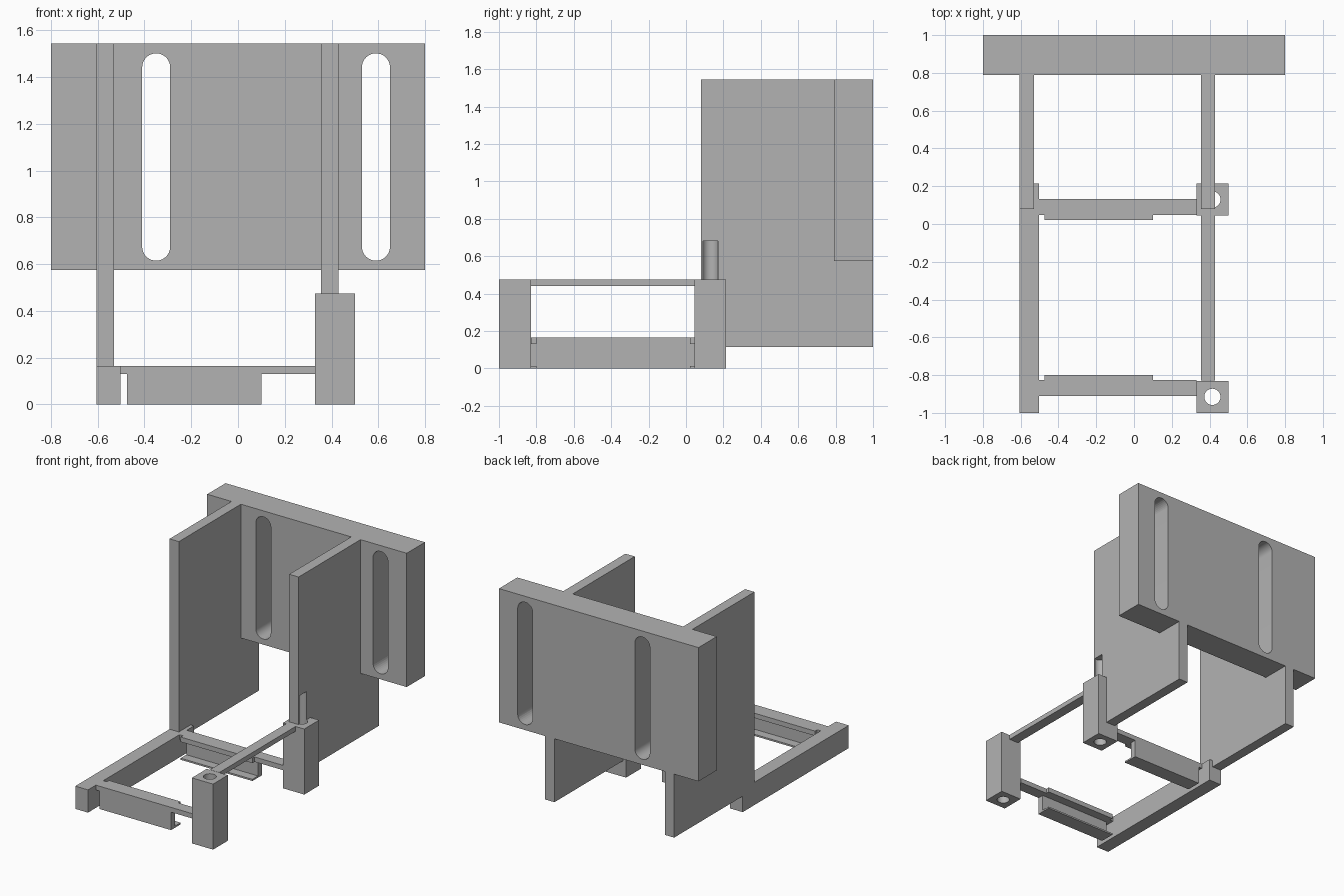
import bpy, bmesh, math

if "Cube" in bpy.data.objects:
    bpy.data.objects.remove(bpy.data.objects["Cube"])

grey = bpy.data.materials.new("mid_grey")
grey.diffuse_color = (0.45, 0.45, 0.45, 1)
grey.use_nodes = True
grey.node_tree.nodes["Principled BSDF"].inputs["Base Color"].default_value = grey.diffuse_color


def prism(name, pts, axis, lo, hi):
    """Extrude a 2D profile along an axis; profile is (y,z), (x,z) or (x,y)."""
    place = {"x": lambda a, b, t: (t, a, b),
             "y": lambda a, b, t: (a, t, b),
             "z": lambda a, b, t: (a, b, t)}[axis]
    bm = bmesh.new()
    low = [bm.verts.new(place(a, b, lo)) for a, b in pts]
    high = [bm.verts.new(place(a, b, hi)) for a, b in pts]
    bm.faces.new(low)
    bm.faces.new(high)
    n = len(pts)
    for i in range(n):
        j = (i + 1) % n
        bm.faces.new((low[i], low[j], high[j], high[i]))
    bmesh.ops.recalc_face_normals(bm, faces=bm.faces)
    mesh = bpy.data.meshes.new(name)
    bm.to_mesh(mesh)
    bm.free()
    mesh.materials.append(grey)
    obj = bpy.data.objects.new(name, mesh)
    bpy.context.collection.objects.link(obj)
    return obj


def box(name, x0, x1, y0, y1, z0, z1):
    return prism(name, [(x0, y0), (x1, y0), (x1, y1), (x0, y1)], "z", z0, z1)


def arc(cx, cy, r, a0, a1, n):
    return [(cx + r * math.cos(math.radians(a0 + (a1 - a0) * i / n)),
             cy + r * math.sin(math.radians(a0 + (a1 - a0) * i / n)))
            for i in range(n + 1)]


def cut(obj, cutter):
    cutter.hide_render = True
    bpy.ops.object.select_all(action="DESELECT")
    obj.select_set(True)
    bpy.context.view_layer.objects.active = obj
    mod = obj.modifiers.new("cut", "BOOLEAN")
    mod.operation = "DIFFERENCE"
    mod.solver = "EXACT"
    mod.object = cutter
    bpy.ops.object.modifier_apply(modifier="cut")
    bpy.data.objects.remove(cutter)
    bpy.ops.object.shade_smooth_by_angle(angle=math.radians(30))


def bore(y, z0, z1):
    return prism("bore_cutter", arc(0.415, y, 0.043, 0, 360, 32)[:-1], "z", z0, z1)


# Slotted back plate
back = box("back_plate", -0.8, 0.8, 0.79, 1.0, 0.575, 1.545)
for cx in (-0.35, 0.59):
    slot = arc(cx, 1.442, 0.06, 0, 180, 16) + arc(cx, 0.675, 0.06, 180, 360, 16)
    cut(back, prism("slot_cutter", slot, "y", 0.7, 1.1))


# Upright side plates, notched over the rail or post and under the back plate
def side_plate(name, x0, x1, notch):
    pts = [(0.08, notch), (0.215, notch), (0.215, 0.115), (1.0, 0.115),
           (1.0, 0.575), (0.79, 0.575), (0.79, 1.545), (0.08, 1.545)]
    return prism(name, pts, "x", x0, x1)


side_plate("left_side_plate", -0.605, -0.53, 0.165)
right = side_plate("right_side_plate", 0.355, 0.43, 0.475)
cut(right, bore(0.13, 0.4, 0.68))

# Rails running front to back
box("left_rail", -0.605, -0.503, -1.0, 0.215, 0, 0.165)
box("right_rail", 0.355, 0.43, -0.828, 0.045, 0.44, 0.475)

# Bored posts, cross bars and C-shaped channels, front and back
for label, post_y, outer, d in (("front", -0.915, -0.91, 1), ("back", 0.13, 0.132, -1)):
    post = box(label + "_post", 0.33, 0.5, post_y - 0.085, post_y + 0.085, 0, 0.475)
    cut(post, bore(post_y, -0.1, 0.6))
    y0, y1 = sorted((outer, outer + 0.085 * d))
    box(label + "_bar_left", -0.503, -0.475, y0, y1, 0.13, 0.165)
    box(label + "_bar_right", 0.1, 0.33, y0, y1, 0.13, 0.165)
    web, lip = outer + 0.045 * d, outer + 0.11 * d
    prism(label + "_channel",
          [(outer, 0), (lip, 0), (lip, 0.012), (web, 0.012),
           (web, 0.13), (lip, 0.13), (lip, 0.165), (outer, 0.165)],
          "x", -0.475, 0.1)
